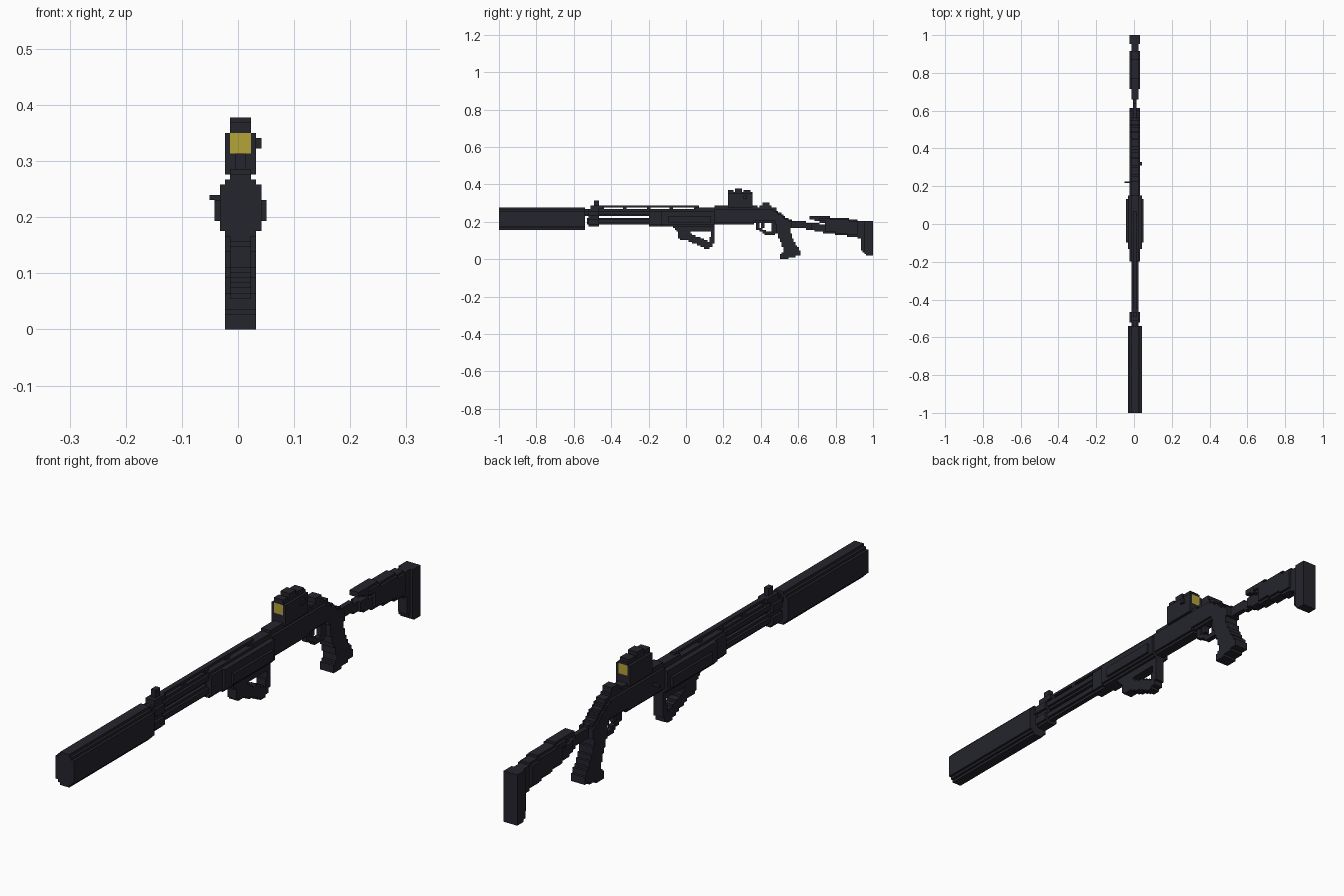
import bpy
import bmesh

if "Cube" in bpy.data.objects:
    bpy.data.objects.remove(bpy.data.objects["Cube"])

# The model is block-built: every part is a set of small cubes on one shared grid.
V = 2 / 217
parts = {}       # name -> (material, cells)
occupied = set()


def material(name, rgb):
    m = bpy.data.materials.new(name)
    m.diffuse_color = (*rgb, 1)
    m.use_nodes = True
    m.node_tree.nodes["Principled BSDF"].inputs["Base Color"].default_value = m.diffuse_color
    return m


DARK = material("dark_gunmetal", (0.018, 0.018, 0.026))
YELLOW = material("yellow_lens", (0.46, 0.36, 0.04))


def add(name, cells, mat=DARK):
    """Give free cells to a part."""
    own = parts.setdefault(name, (mat, set()))[1]
    fresh = set(cells) - occupied
    own |= fresh
    occupied.update(fresh)


def J(y):
    return round((y + 1) / V)


def bar(name, y0, y1, row, halves, mat=DARK):
    """Bar along y; halves lists the half width of each row going up."""
    add(name, ((i, j, row + n) for n, h in enumerate(halves)
               for i in range(-h, h) for j in range(J(y0), max(J(y1), J(y0) + 1))), mat)


def inside(y, z, pts):
    hit = False
    for (y1, z1), (y2, z2) in zip(pts, pts[1:] + pts[:1]):
        if (z1 > z) != (z2 > z) and y < (y2 - y1) * (z - z1) / (z2 - z1) + y1:
            hit = not hit
    return hit


def profile(name, pts, half, soft=False):
    """Side outline (y, z) filled with cubes; soft narrows the rim by one cube."""
    flat = {(j, k) for j in range(217) for k in range(41)
            if inside(-1 + (j + .5) * V, (k + .5) * V, pts)}
    cells = set()
    for j, k in flat:
        rim = (j, k + 1) not in flat or (j, k - 1) not in flat
        h = half - 1 if soft and rim else half
        cells |= {(i, j, k) for i in range(-h, h)}
    add(name, cells)


def build(name, mat, cells):
    """Mesh the visible cube faces, merged into strips."""
    bm = bmesh.new()
    cache = {}

    def vert(c):
        if c not in cache:
            cache[c] = bm.verts.new(((c[0] + .5) * V, -1 + c[1] * V, c[2] * V))
        return cache[c]

    for axis in range(3):
        run = 0 if axis == 1 else 1
        a, b = (axis + 1) % 3, (axis + 2) % 3
        for sign in (-1, 1):
            def shifted(c, ax, d):
                return tuple(v + d if n == ax else v for n, v in enumerate(c))
            shown = {c for c in cells if shifted(c, axis, sign) not in occupied}
            for c in shown:
                if shifted(c, run, -1) in shown:
                    continue
                end = c
                while shifted(end, run, 1) in shown:
                    end = shifted(end, run, 1)
                hi = [v + 1 for v in end]
                corners = []
                for pa, pb in ((c[a], c[b]), (hi[a], c[b]), (hi[a], hi[b]), (c[a], hi[b])):
                    p = [0, 0, 0]
                    p[axis] = c[axis] + (sign > 0)
                    p[a], p[b] = pa, pb
                    corners.append(vert(tuple(p)))
                bm.faces.new(corners[::sign])
    mesh = bpy.data.meshes.new(name)
    bm.to_mesh(mesh)
    bm.free()
    mesh.materials.append(mat)
    bpy.context.collection.objects.link(bpy.data.objects.new(name, mesh))


# Suppressor, barrel and magazine tube
bar("suppressor", -1, -.54, 17, [2, 3] + [4] * 9 + [3, 2])
bar("barrel", -.54, .15, 25, [1, 2, 2, 1])
bar("magazine_tube", -.53, .15, 20, [1, 2, 2, 1])
bar("barrel_clamp", -.525, -.47, 19, [2, 3, 3, 3, 2, 2, 3, 3, 3, 2])

# Ventilated rib on posts
bar("top_rib", -.5, .07, 30, [1])
for n in range(5):
    bar("rib_posts", -.46 + n * .125, -.44 + n * .125, 29, [1])
bar("rib_posts", .05, .15, 29, [2])

# Front sight
bar("front_sight", -.51, -.45, 29, [2, 2])
bar("front_sight", -.49, -.465, 31, [1, 1, 1])

# Pump fore-end, wider toward the middle
bar("fore_end", -.1, .135, 21, [5] * 4)
bar("fore_end", -.13, .15, 19, [3] + [4] * 8)
bar("fore_end", -.2, .15, 19, [2] + [3] * 8 + [2])

# Folding foregrip with a thin rear strut
profile("foregrip_mount", [(-.08, .19), (-.05, .145), (.15, .145), (.15, .19)], 2)
profile("foregrip", [(-.05, .16), (-.035, .105), (0, .105), (.115, .05), (.14, .075),
                     (.13, .09), (.02, .14), (.02, .16)], 2)
profile("foregrip_strut", [(.135, .15), (.152, .15), (.152, .1), (.14, .065), (.12, .065)], 2)

# Receiver with top rail, rear sight and bolt handle
profile("receiver", [(.15, .184), (.15, .277), (.46, .277), (.51, .245), (.56, .205),
                     (.56, .16), (.48, .16), (.48, .195), (.38, .195), (.35, .184)], 3, True)
bar("top_rail", .15, .38, 30, [2])
profile("rear_sight", [(.39, .27), (.39, .286), (.405, .286), (.415, .305), (.445, .305),
                       (.455, .28), (.475, .28), (.49, .255)], 2)
add("bolt_handle", {(i, J(.22), 25) for i in range(-6, -2)})

# Trigger and guard
profile("trigger_guard", [(.375, .2), (.375, .155), (.41, .15), (.42, .13), (.47, .13), (.49, .15),
                          (.49, .2), (.455, .2), (.455, .145), (.43, .145), (.42, .16),
                          (.392, .165), (.392, .2)], 1)
profile("trigger", [(.405, .2), (.405, .17), (.42, .17), (.42, .2)], 1)

# Pistol grip
profile("pistol_grip", [(.475, .2), (.49, .13), (.52, .06), (.52, .045), (.505, .03), (.505, 0),
                        (.535, 0), (.61, .022), (.61, .045), (.575, .1), (.56, .14),
                        (.565, .2)], 3)

# Reflex sight with a lens at each end
bar("sight_lens", .225, .355, 34, [2] * 4, YELLOW)
bar("sight_body", .225, .355, 30, [3] * 8 + [2])
bar("sight_body", .225, .25, 39, [2])
bar("sight_body", .26, .3, 39, [2, 2])
bar("sight_body", .31, .345, 39, [2])
add("sight_knob", {(3, J(.305) + j, k) for j in (0, 1) for k in (35, 36)})

# Shoulder stock
profile("stock_tube", [(.55, .21), (.62, .2), (.68, .195), (.68, .157), (.6, .165), (.55, .17)], 1)
profile("stock_link", [(.67, .195), (.74, .185), (.74, .14), (.67, .157)], 2)
profile("stock_nose", [(.66, .215), (.66, .232), (.71, .232), (.71, .2)], 2)
profile("stock_body", [(.71, .2), (.71, .232), (.76, .232), (.77, .224), (.85, .22), (.92, .21),
                       (.92, .115), (.74, .142), (.74, .19)], 3, True)
profile("stock_neck", [(.92, .205), (.95, .205), (.95, .04), (.935, .05), (.935, .11),
                       (.92, .115)], 2)
profile("butt_pad", [(.95, .203), (1, .203), (1, .015), (.965, .015), (.965, .03), (.95, .035)], 3)

for part, (mat, cells) in parts.items():
    build(part, mat, cells)
